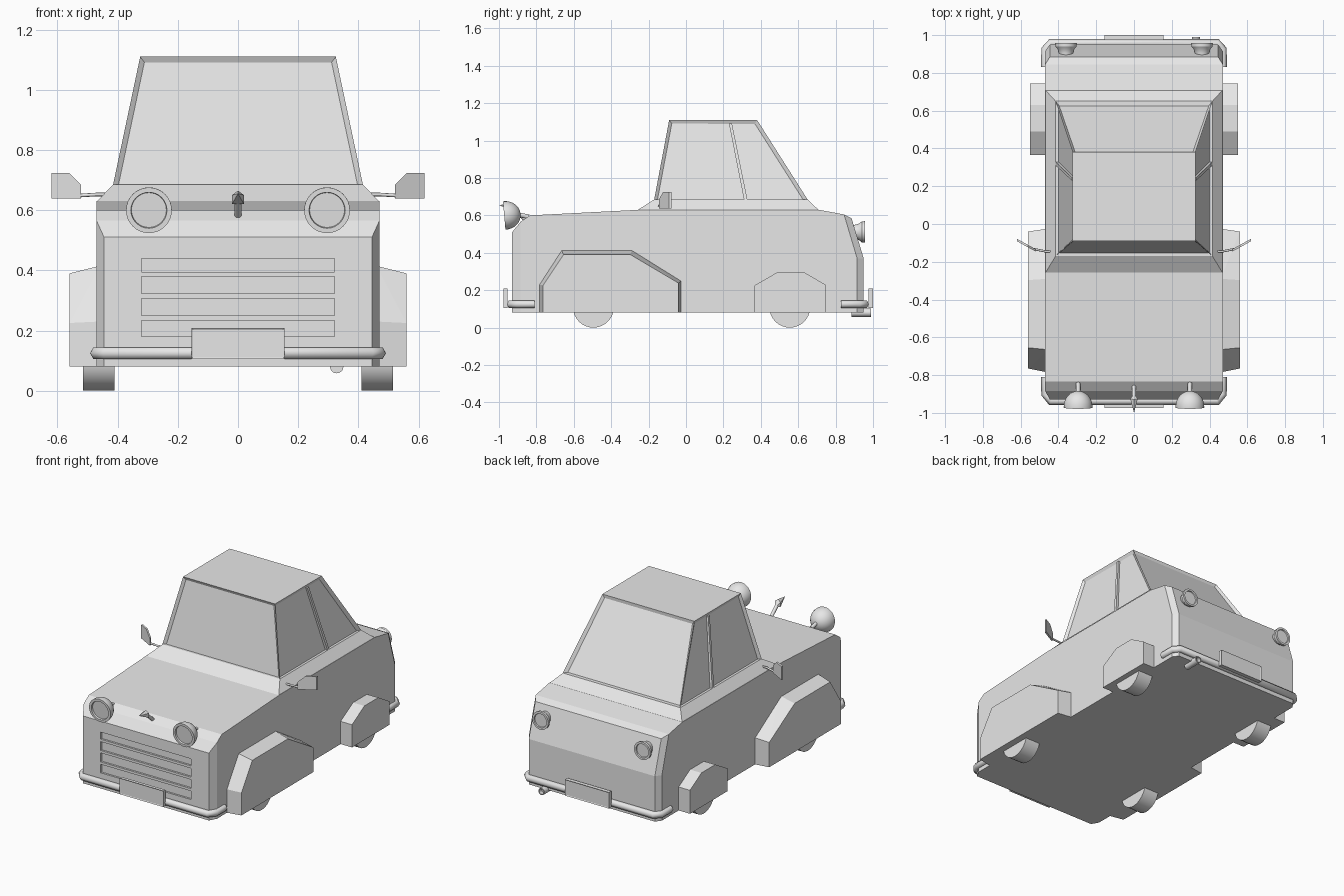
import bpy, bmesh
from math import radians, cos, sin, pi
from mathutils import Vector

cube = bpy.data.objects.get("Cube")
if cube:
    bpy.data.objects.remove(cube, do_unlink=True)

paint = bpy.data.materials.new("light_grey")
paint.use_nodes = True
paint.diffuse_color = (0.8, 0.8, 0.8, 1)
for node in paint.node_tree.nodes:
    if node.type == 'BSDF_PRINCIPLED':
        node.inputs["Base Color"].default_value = (0.8, 0.8, 0.8, 1)


def finish(name, bm):
    bmesh.ops.recalc_face_normals(bm, faces=bm.faces)
    mesh = bpy.data.meshes.new(name)
    bm.to_mesh(mesh)
    bm.free()
    mesh.materials.append(paint)
    obj = bpy.data.objects.new(name, mesh)
    bpy.context.collection.objects.link(obj)
    return obj


def smooth(obj):
    bpy.ops.object.select_all(action='DESELECT')
    obj.select_set(True)
    bpy.context.view_layer.objects.active = obj
    bpy.ops.object.shade_smooth_by_angle(angle=radians(35))


def hull(name, points, inset=None):
    """Convex solid; inset(face) chooses faces that get a recessed panel."""
    bm = bmesh.new()
    for p in points:
        bm.verts.new(p)
    res = bmesh.ops.convex_hull(bm, input=bm.verts)
    loose = [v for v in bm.verts if not v.link_faces]
    bmesh.ops.delete(bm, geom=loose, context='VERTS')
    bmesh.ops.dissolve_limit(bm, angle_limit=radians(1), verts=bm.verts, edges=bm.edges)
    bmesh.ops.recalc_face_normals(bm, faces=bm.faces)
    if inset:
        test, width, depth = inset
        faces = [f for f in bm.faces if test(f)]
        bmesh.ops.inset_individual(bm, faces=faces, thickness=width, depth=-depth)
    return finish(name, bm)


def both(pts):
    return [(s * x, y, z) for s in (-1, 1) for x, y, z in pts]


def box(name, x, y, z, inset=None):
    return hull(name, [(a, b, c) for a in x for b in y for c in z], inset)


def lathe(name, profile, centre, tilt=0.0):
    """Revolve (radius, y) points about the y axis."""
    bm = bmesh.new()
    verts = [bm.verts.new((r, y, 0)) for r, y in profile]
    edges = [bm.edges.new(pair) for pair in zip(verts, verts[1:])]
    bmesh.ops.spin(bm, geom=verts + edges, cent=(0, 0, 0), axis=(0, 1, 0),
                   angle=2 * pi, steps=32)
    bmesh.ops.remove_doubles(bm, verts=bm.verts, dist=0.0002)
    obj = finish(name, bm)
    obj.location = centre
    obj.rotation_euler.x = tilt
    smooth(obj)
    return obj


def tube(name, path, radius, resolution=2):
    curve = bpy.data.curves.new(name, 'CURVE')
    curve.dimensions = '3D'
    curve.bevel_depth = radius
    curve.bevel_resolution = resolution
    curve.use_fill_caps = True
    spline = curve.splines.new('POLY')
    spline.points.add(len(path) - 1)
    for point, co in zip(spline.points, path):
        point.co = (*co, 1)
    curve.materials.append(paint)
    obj = bpy.data.objects.new(name, curve)
    bpy.context.collection.objects.link(obj)
    bpy.ops.object.select_all(action='DESELECT')
    obj.select_set(True)
    bpy.context.view_layer.objects.active = obj
    bpy.ops.object.convert(target='MESH')
    return bpy.context.view_layer.objects.active


# Body shell with chamfered corners
body = hull("body", both([
    (.445, -.93, .08), (.445, -.93, .51), (.47, -.885, .08), (.47, -.885, .565),
    (.47, -.835, .60), (.47, -.25, .63), (.47, .71, .63), (.47, .845, .605),
    (.445, .885, .585), (.47, .915, .08), (.47, .915, .37),
    (.445, .95, .08), (.445, .95, .37)]))

# Recessed grille with bars
cutter = box("grille_cutter", (-.32, .32), (-.96, -.918), (.18, .44))
cutter.hide_render = True
mod = body.modifiers.new("grille_recess", 'BOOLEAN')
mod.operation = 'DIFFERENCE'
mod.solver = 'EXACT'
mod.object = cutter
bpy.ops.object.select_all(action='DESELECT')
bpy.context.view_layer.objects.active = body
body.select_set(True)
bpy.ops.object.modifier_apply(modifier=mod.name)
bpy.data.objects.remove(cutter, do_unlink=True)
for z in (.242, .315, .387):
    box("grille_bar", (-.32, .32), (-.93, -.915), (z - .008, z + .008))

# Cabin with recessed windows on a sloping waistline
hull("waistline", both([(.47, -.26, .628), (.47, .71, .628),
                        (.415, -.17, .685), (.415, .65, .685)]))
cabin = hull("cabin", both([(.415, -.17, .685), (.415, .65, .685),
                            (.325, -.09, 1.11), (.325, .38, 1.11)]),
             (lambda f: abs(f.normal.z) < .8, .022, .012))
for v in cabin.data.vertices:
    if .69 < v.co.z < .75 or (v.co.z < .75 and abs(v.co.x) < .41):
        v.co.z -= .016
for s in (-1, 1):
    hull("door_pillar", [(s * (x + d), y, z) for d in (-.016, 0)
                         for x, y, z in [(.415, .31, .685), (.415, .328, .685),
                                         (.329, .23, 1.09), (.329, .246, 1.09)]])

# Wheel arches and wheels
front_inner = [(-.785, .08), (-.785, .23), (-.665, .415),
               (-.29, .415), (-.025, .25), (-.025, .08)]
front_outer = [(-.765, .08), (-.765, .225), (-.655, .39),
               (-.297, .39), (-.04, .238), (-.04, .08)]
rear_arch = [(.365, .08), (.365, .225), (.49, .297), (.63, .297), (.745, .23), (.745, .08)]
for s in (-1, 1):
    hull("front_arch", [(s * .46, *p) for p in front_inner] +
         [(s * .56, *p) for p in front_outer])
    hull("rear_arch", [(s * x, *p) for x in (.46, .55) for p in rear_arch])
    for name, y in (("front_wheel", -.495), ("rear_wheel", .555)):
        wheel = lathe(name, [(0, -.052), (.109, -.052), (.109, .052), (0, .052)],
                      (s * .463, y, .109))
        wheel.rotation_euler.z = pi / 2

# Bumpers and number plates
for name, end, corner, face in (("front_bumper", -.81, -.90, -.938),
                                ("rear_bumper", .83, .925, .958)):
    tube(name, [(-.47, end, .125), (-.47, corner, .125), (-.44, face, .125),
                (.44, face, .125), (.47, corner, .125), (.47, end, .125)], .022, 1)
plate_inset = (lambda f: abs(f.normal.y) > .9, .008, .003)
box("front_plate", (-.155, .155), (-.975, -.955), (.105, .208), plate_inset)
box("rear_plate", (-.155, .155), (.975, 1.0), (.105, .208), plate_inset)

# Headlamps: domed shells on short stalks, and flared tail lamps
dome = [(.076 * cos(a), .082 * sin(a)) for a in [i * pi / 16 for i in range(9)]]
head_profile = [(0, .004), (.058, .004), (.06, -.006), (.076, -.006)] + dome
tail_profile = [(0, .055), (.042, .055), (.044, .062), (.057, .062),
                (.056, .045), (.044, .03), (.038, .01), (.036, -.02), (0, -.02)]
for s in (-1, 1):
    lathe("headlamp", head_profile, (s * .296, -.966, .60), radians(5))
    tube("headlamp_stalk", [(s * .296, -.9, .605), (s * .296, -.84, .592)], .012)
    lathe("tail_lamp", tail_profile, (s * .36, .895, .512))

# Door mirrors
for s in (-1, 1):
    tube("mirror_arm", [(s * .40, -.145, .652), (s * .47, -.145, .652),
                        (s * .535, -.132, .648)], .006)
    shape = [(.522, .638), (.522, .685), (.562, .724), (.62, .724), (.62, .638)]
    hull("mirror_head", [(s * x, -.145 + (x - .522) * .55 + d, z)
                         for x, z in shape for d in (0, .013)])

# Bonnet ornament
hull("ornament_head", [(0, -1.0, .655), (.02, -.925, .62), (-.02, -.925, .62),
                       (.02, -.925, .65), (-.02, -.925, .65), (0, -.93, .665),
                       (0, -.90, .625)])
tube("ornament_stalk", [(0, -.92, .632), (0, -.89, .605), (0, -.86, .58)], .011)

# Exhaust pipe
exhaust = lathe("exhaust", [(0, -.05), (.022, -.05), (.022, .055), (.016, .055),
                            (.016, .03), (0, .03)], (.328, .935, .08))
